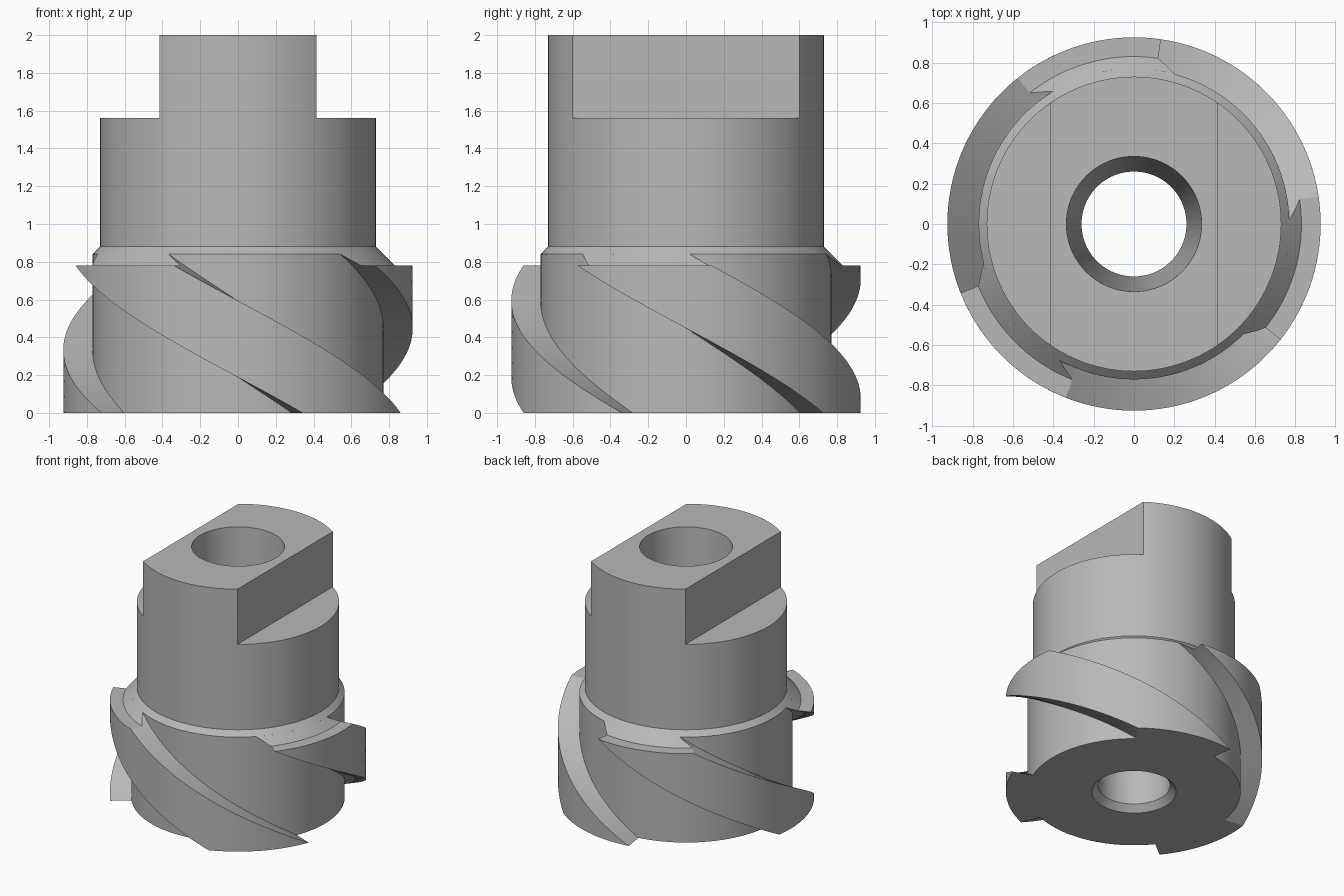
import bpy, bmesh, math

if "Cube" in bpy.data.objects:
    bpy.data.objects.remove(bpy.data.objects["Cube"], do_unlink=True)

steel = bpy.data.materials.new("steel grey")
steel.use_nodes = True
GREY = (0.48, 0.48, 0.48, 1)
steel.diffuse_color = GREY
steel.node_tree.nodes["Principled BSDF"].inputs["Base Color"].default_value = GREY


def make_object(name, bm):
    bmesh.ops.recalc_face_normals(bm, faces=bm.faces)
    mesh = bpy.data.meshes.new(name)
    bm.to_mesh(mesh)
    bm.free()
    mesh.materials.append(steel)
    obj = bpy.data.objects.new(name, mesh)
    bpy.context.collection.objects.link(obj)
    return obj


def activate(obj):
    bpy.ops.object.select_all(action='DESELECT')
    obj.select_set(True)
    bpy.context.view_layer.objects.active = obj


def skin(bm, rings, close):
    """Bridge successive rings of vertices with quads; close joins last to first."""
    pairs = list(zip(rings, rings[1:])) + ([(rings[-1], rings[0])] if close else [])
    for a, b in pairs:
        for i in range(len(a)):
            j = (i + 1) % len(a)
            bm.faces.new((a[i], a[j], b[j], b[i]))


def polar(bm, r, angle, z):
    return bm.verts.new((r * math.cos(angle), r * math.sin(angle), z))


# Main body: turned profile with a tapered bore
SEGMENTS = 144
profile = [(0.305, 0), (0.77, 0), (0.77, 0.84), (0.73, 0.88),
           (0.73, 2), (0.335, 2), (0.26, 0.05)]
bm = bmesh.new()
skin(bm, [[polar(bm, r, math.tau * i / SEGMENTS, z) for i in range(SEGMENTS)]
          for r, z in profile], True)
body = make_object("body", bm)

# Two wrench flats cut from the top of the shank
for side in (-1, 1):
    bm = bmesh.new()
    bmesh.ops.create_cube(bm, size=1)
    bmesh.ops.translate(bm, verts=bm.verts, vec=(side * 0.915, 0, 2.06))
    bmesh.ops.scale(bm, verts=bm.verts, vec=(1, 2, 1))
    cutter = make_object("flat_cutter", bm)
    cutter.hide_render = True
    cut = body.modifiers.new("flat", 'BOOLEAN')
    cut.operation = 'DIFFERENCE'
    cut.solver = 'EXACT'
    cut.object = cutter
    activate(body)
    bpy.ops.object.modifier_apply(modifier=cut.name)
    bpy.data.objects.remove(cutter, do_unlink=True)

# Three helical teeth with radial flanks and a bevelled upper end
TOOTH_TOP, STEPS, ARC = 0.78, 48, 20
WIDTH = math.radians(46.8)
TWIST = math.radians(90) / TOOTH_TOP
rows = [(0.925, TOOTH_TOP * i / STEPS) for i in range(STEPS + 1)]
rows += [(0.83, TOOTH_TOP), (0.81, 0.80), (0.79, 0.82), (0.77, 0.84)]
teeth = []
for n in range(3):
    start = math.radians(81.7 + 120 * n)
    bm = bmesh.new()
    rings = []
    for r, z in rows:
        angles = [start + (TOOTH_TOP - z) * TWIST + WIDTH * i / ARC
                  for i in range(ARC + 1)]
        rings.append([polar(bm, r, a, z) for a in angles]
                     + [polar(bm, 0.76, a, z) for a in reversed(angles)])
    skin(bm, rings, False)
    # End caps as strips between outer and inner arcs
    for ring in (rings[0], rings[-1]):
        for i in range(ARC):
            bm.faces.new((ring[i], ring[i + 1], ring[-2 - i], ring[-1 - i]))
    # Merge the doubled inner edge at the level step
    bmesh.ops.remove_doubles(bm, verts=bm.verts, dist=0.00001)
    teeth.append(make_object(f"helical_tooth_{n + 1}", bm))

for obj in [body] + teeth:
    activate(obj)
    bpy.ops.object.shade_smooth_by_angle(angle=math.radians(30))
